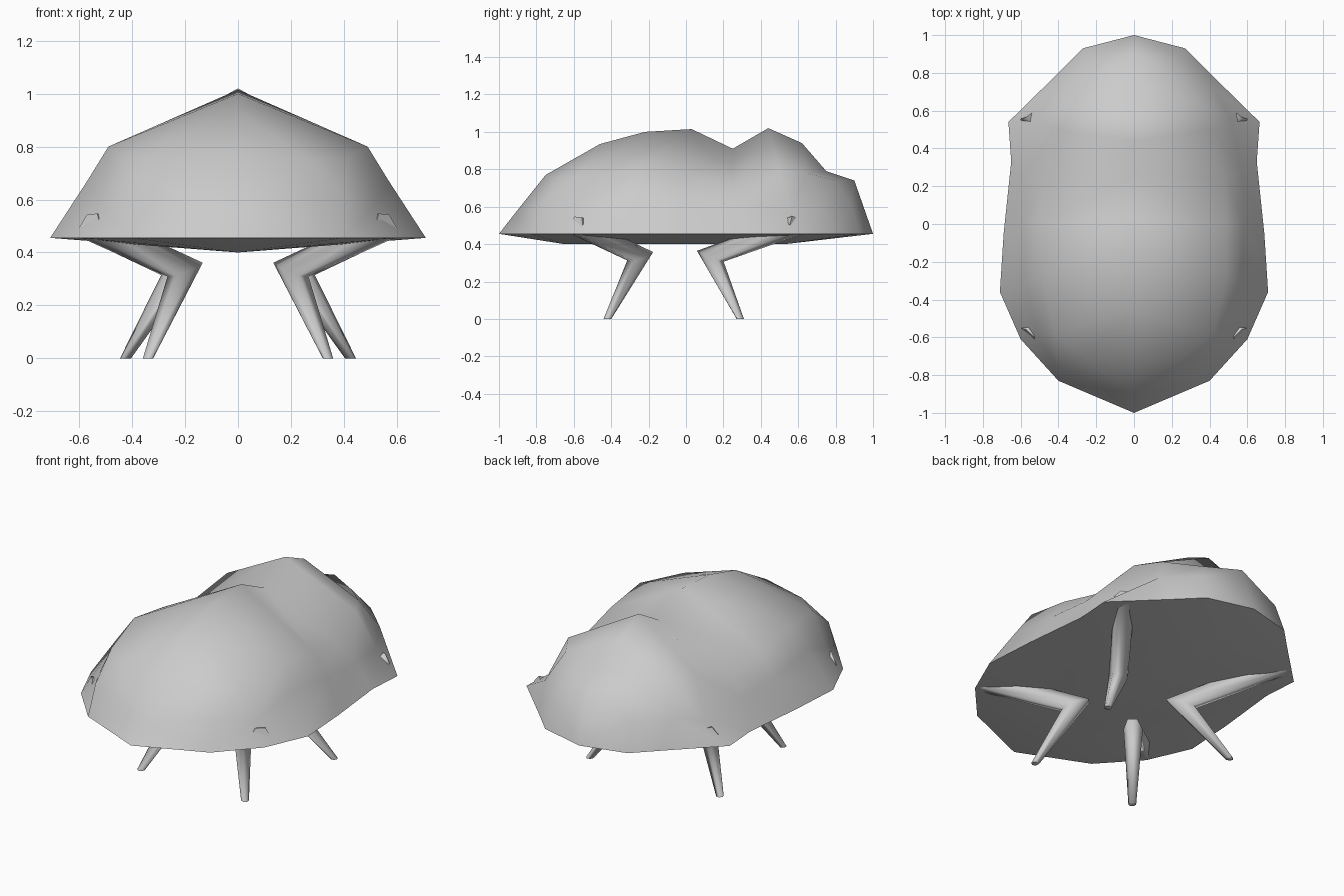
import bpy, bmesh, math
from mathutils import Vector

default = bpy.data.objects.get("Cube")
if default:
    bpy.data.objects.remove(default, do_unlink=True)

RIM_Z = 0.455

grey = bpy.data.materials.new("plain grey")
grey.use_nodes = True
grey.diffuse_color = (0.6, 0.6, 0.6, 1)
grey.node_tree.nodes["Principled BSDF"].inputs["Base Color"].default_value = grey.diffuse_color


def finish(name, bm, smooth_angle):
    """Turn a half-model bmesh into a mirrored, smooth shaded object."""
    bmesh.ops.recalc_face_normals(bm, faces=bm.faces[:])
    mesh = bpy.data.meshes.new(name)
    bm.to_mesh(mesh)
    bm.free()
    obj = bpy.data.objects.new(name, mesh)
    bpy.context.collection.objects.link(obj)
    mesh.materials.append(grey)
    mirror = obj.modifiers.new("mirror", 'MIRROR')
    mirror.use_clip = True
    bpy.ops.object.select_all(action='DESELECT')
    obj.select_set(True)
    bpy.context.view_layer.objects.active = obj
    bpy.ops.object.modifier_apply(modifier=mirror.name)
    bpy.ops.object.shade_smooth_by_angle(angle=math.radians(smooth_angle))
    return obj


# Shell ribs, front to back: rim (x, y), flank, shoulder, crest (y, z)
ribs = [
    ((.40, -.83), (.40, -.76, .62), (.27, -.70, .75), (-.75, .77)),
    ((.60, -.61), (.51, -.58, .57), (.42, -.58, .76), (-.46, .935)),
    ((.71, -.36), (.57, -.32, .67), (.49, -.27, .80), (-.22, 1.0)),
    ((.69, -.05), (.58, 0, .63), (.49, 0, .76), (.03, 1.015)),
    ((.65, .33), (.57, .28, .61), (.48, .25, .70), (.25, .91)),
    ((.665, .54), (.51, .56, .57), (.42, .50, .79), (.44, 1.02)),
    ((.40, .80), (.42, .72, .62), (.34, .64, .78), (.62, .94)),
    ((.27, .93), (.25, .88, .62), (.18, .80, .74), (.75, .79)),
]

bm = bmesh.new()
rows = []
for rim, flank, shoulder, crest in ribs:
    points = [(*rim, RIM_Z), flank, shoulder, (0, *crest)]
    rows.append([bm.verts.new(p) for p in points])
for a, b in zip(rows, rows[1:]):
    for i in range(3):
        bm.faces.new((a[i], b[i], b[i + 1], a[i + 1]))

# Nose: folded panel running down to the front tip
nose_tip = bm.verts.new((0, -1, RIM_Z))
nose_fold = bm.verts.new((0, -.91, .57))
first = rows[0]
bm.faces.new((first[0], nose_tip, nose_fold))
bm.faces.new((first[0], nose_fold, first[1]))
bm.faces.new((first[1], nose_fold, first[2]))
bm.faces.new((first[2], nose_fold, first[3]))

# Tail: blunt end with a small shelf
tail_tip = bm.verts.new((0, 1, RIM_Z))
tail_shelf = bm.verts.new((0, .90, .74))
last = rows[-1]
bm.faces.new((last[3], last[2], tail_shelf))
bm.faces.new((last[2], last[1], tail_shelf))
bm.faces.new((last[1], tail_tip, tail_shelf))
bm.faces.new((last[1], last[0], tail_tip))
finish("shell", bm, 70)

# Belly: shallow keel closing the shell from below
bm = bmesh.new()
outline = [(0, -1)] + [rib[0] for rib in ribs] + [(0, 1)]
edge = [bm.verts.new((x, y, RIM_Z)) for x, y in outline]
keel_front = bm.verts.new((0, -.65, .40))
keel_back = bm.verts.new((0, .53, .40))
middle = len(edge) // 2
for i, (a, b) in enumerate(zip(edge, edge[1:])):
    bm.faces.new((a, b, keel_front if i < middle else keel_back))
bm.faces.new((edge[middle], keel_back, keel_front))
finish("belly", bm, 60)


def leg(name, hip, knee, foot, sides=6):
    """Tapered two-segment leg with a mitred knee."""
    hip, knee, foot = Vector(hip), Vector(knee), Vector(foot)
    upper = (knee - hip).normalized()
    lower = (foot - knee).normalized()
    hinge = upper.cross(lower).normalized()
    mitre = (upper - lower).normalized()
    stretch = 1 / math.sqrt((1 + upper.dot(lower)) / 2)
    flat = Vector((lower.x, lower.y, 0)).normalized()
    rings = [
        (hip, hinge, hinge.cross(upper), .055, 1),
        (knee, hinge, -mitre, .052, stretch),
        (foot, Vector((0, 0, 1)).cross(flat), flat, .021, 1),
    ]
    bm = bmesh.new()
    loops = []
    for centre, u, v, radius, scale in rings:
        loop = []
        for k in range(sides):
            a = math.tau * k / sides
            offset = u * math.cos(a) + v * math.sin(a) * scale
            loop.append(bm.verts.new(centre + offset * radius))
        loops.append(loop)
    # Align each ring with the one before so the tube does not twist
    for i in (1, 2):
        turned = [loops[i][s:] + loops[i][:s] for s in range(sides)]
        turned += [t[::-1] for t in turned]
        axis = (upper, lower)[i - 1]

        def twist(t):
            total = 0
            for p, q in zip(loops[i - 1], t):
                d = (q.co - rings[i][0]) - (p.co - rings[i - 1][0])
                total += (d - axis * d.dot(axis)).length
            return total
        loops[i] = min(turned, key=twist)
    for a, b in zip(loops, loops[1:]):
        for k in range(sides):
            n = (k + 1) % sides
            bm.faces.new((a[k], a[n], b[n], b[k]))
    bm.faces.new(loops[0])
    bm.faces.new(loops[-1])
    return finish(name, bm, 65)


leg("front_legs", (.56, -.59, .50), (.20, -.245, .335), (.34, -.42, 0))
leg("back_legs", (.56, .59, .50), (.22, .13, .335), (.425, .29, 0))
